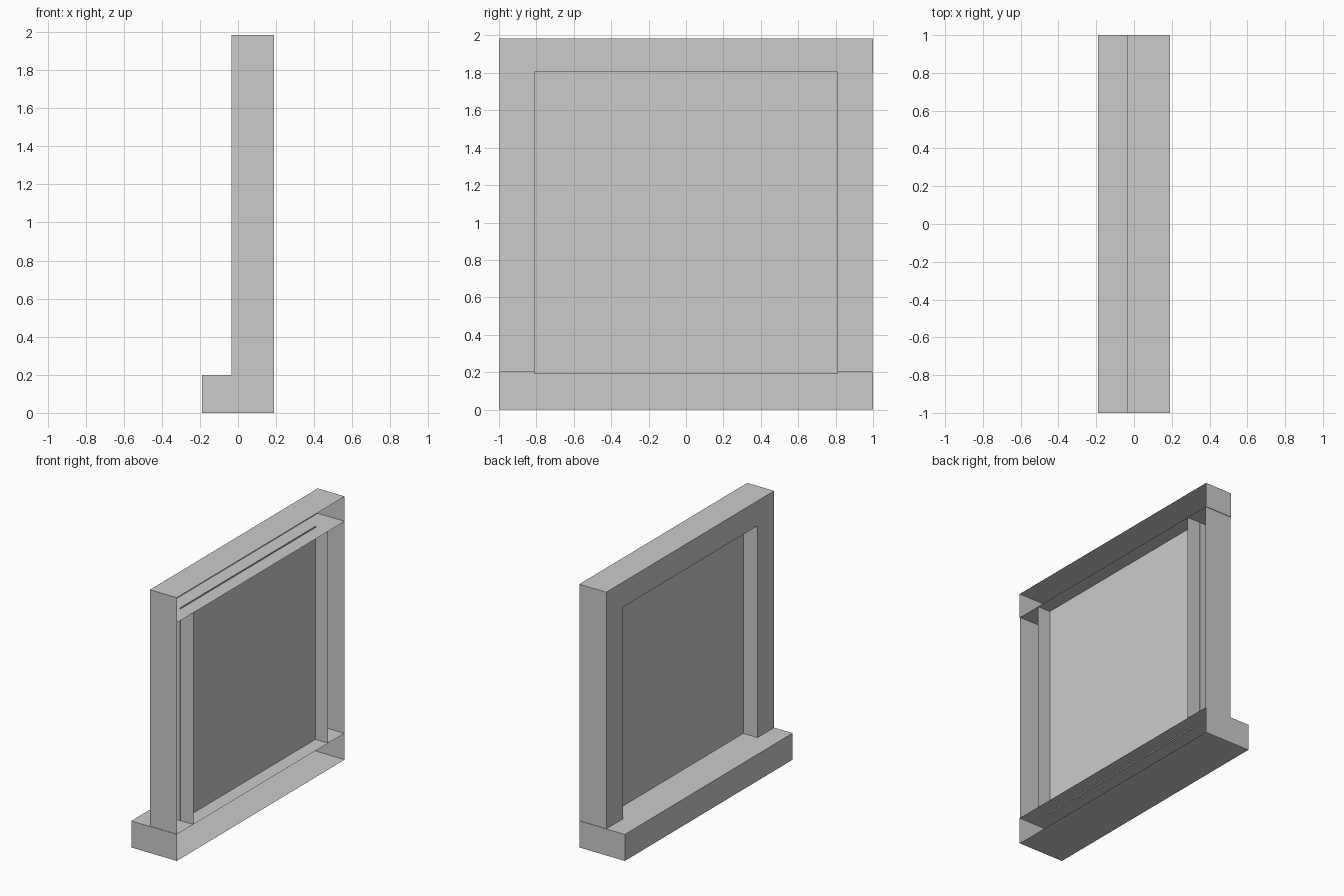
import bpy, bmesh
from mathutils import Vector

if "Cube" in bpy.data.objects:
    bpy.data.objects.remove(bpy.data.objects["Cube"])

BACK = 0.19      # open rear plane of the frame
FRONT = -0.035   # front plane of the frame


def open_box(name, lo, hi):
    """Box shell whose rear (+x) side is left open."""
    bm = bmesh.new()
    bmesh.ops.create_cube(bm, size=1)
    lo, hi = Vector(lo), Vector(hi)
    bmesh.ops.scale(bm, vec=hi - lo, verts=bm.verts)
    bmesh.ops.translate(bm, vec=(lo + hi) / 2, verts=bm.verts)
    bm.normal_update()
    rear = [f for f in bm.faces if f.normal.x > 0.9]
    bmesh.ops.delete(bm, geom=rear, context='FACES')
    return finish(name, bm)


def finish(name, bm):
    me = bpy.data.meshes.new(name)
    bm.to_mesh(me)
    bm.free()
    ob = bpy.data.objects.new(name, me)
    bpy.context.collection.objects.link(ob)
    return ob


# Projecting sill and top beam
open_box("sill", (-0.19, -1, 0), (BACK, 1, 0.2))
open_box("top_beam", (FRONT, -1, 1.797), (BACK, 1, 1.985))

# Side jambs, set in a hair from the ends of sill and beam
jamb = open_box("side_jambs", (FRONT, 0.803, 0.2), (BACK, 0.996, 1.797))
mirror = jamb.modifiers.new("mirror", 'MIRROR')
mirror.use_axis = (False, True, False)
mirror.use_mirror_merge = False

# Recessed pane, edges tucked slightly into the frame
bm = bmesh.new()
w, z0, z1, x = 0.81, 0.19, 1.807, 0.084
bm.faces.new([bm.verts.new(c) for c in
              ((x, -w, z0), (x, -w, z1), (x, w, z1), (x, w, z0))])
finish("window_pane", bm)
